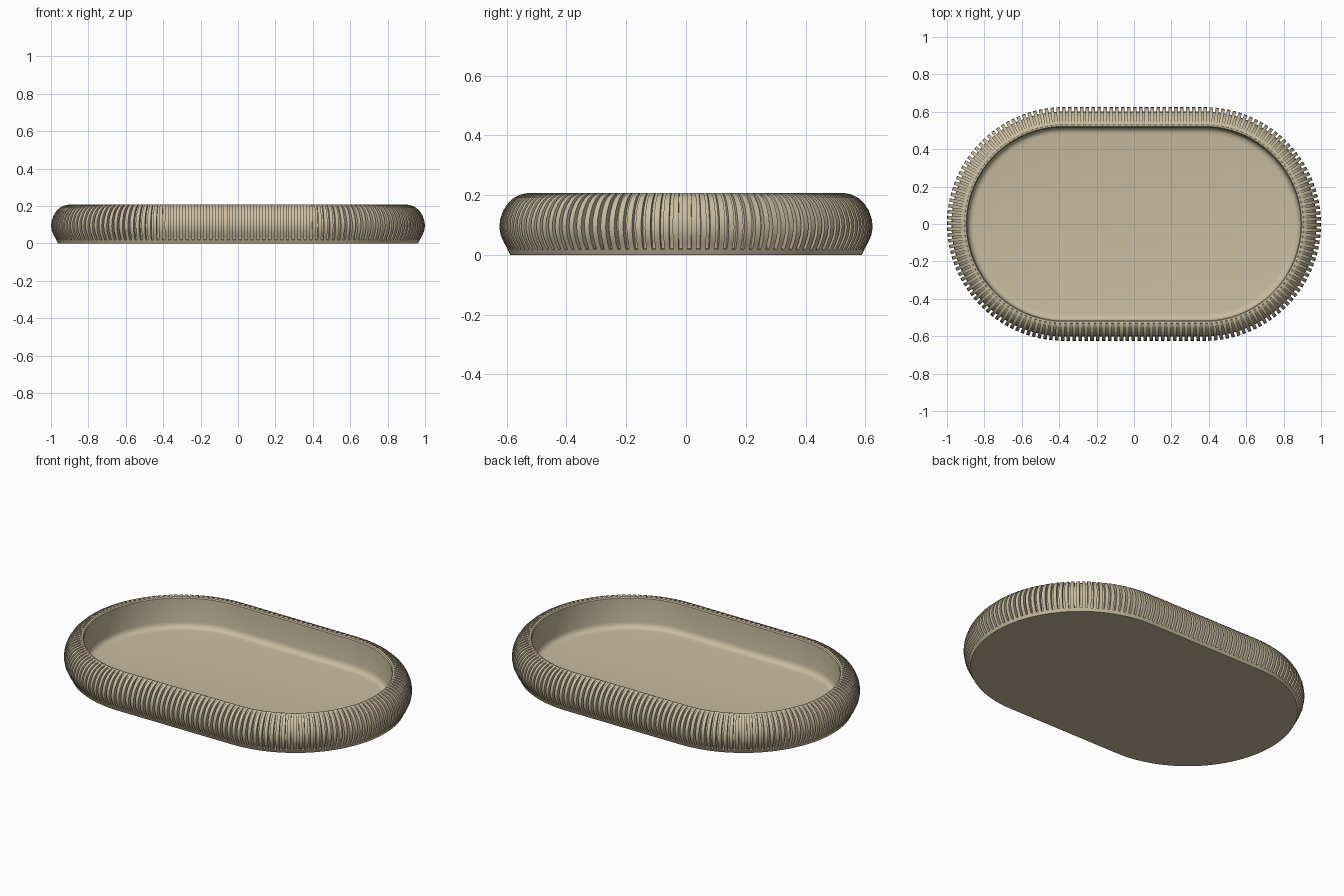
import bpy, bmesh, math

cube = bpy.data.objects.get("Cube")
if cube:
    bpy.data.objects.remove(cube)

HALF = 0.375      # half length of the straight sides
RADIUS = 0.625    # outer radius of the round ends
RIBS = 172
RIB_SHARE = 0.6   # part of each pitch taken by the rib
DEPTH = 0.024     # depth of the grooves

# Wall section: distance from the centre line, height, share of groove depth
SECTION = [(0.588, 0, 0), (0.597, 0.018, 0), (0.598, 0.021, 0.7), (0.609, 0.04, 1),
           (0.62, 0.065, 1), (0.625, 0.092, 1), (0.622, 0.12, 1), (0.612, 0.148, 1),
           (0.597, 0.172, 1), (0.577, 0.191, 0.9), (0.555, 0.202, 0.7),
           (0.538, 0.206, 0.3), (0.53, 0.207, 0), (0.522, 0.205, 0), (0.517, 0.199, 0),
           (0.516, 0.06, 0), (0.513, 0.045, 0), (0.505, 0.033, 0),
           (0.494, 0.027, 0), (0.48, 0.025, 0)]


def track(s):
    """Centre point and outward direction at distance s round the outer edge."""
    arc, side = math.pi * RADIUS, 2 * HALF
    s %= 2 * (arc + side)
    sign = 1
    if s >= arc + side:
        s, sign = s - arc - side, -1
    angle = -math.pi / 2 + min(s, arc) / RADIUS
    x = HALF - max(0, s - arc)
    return sign * x, sign * math.cos(angle), sign * math.sin(angle)


def add_ring(bm, s, groove):
    x, dx, dy = track(s)
    ring = []
    for r, z, share in SECTION:
        r -= DEPTH * share * groove
        ring.append(bm.verts.new((x + dx * r, dy * r, z)))
    return ring


# Ribbed tray: rib and groove sections alternate round the track
bm = bmesh.new()
pitch = (2 * math.pi * RADIUS + 4 * HALF) / RIBS
rings = []
for i in range(RIBS):
    start = (i - RIB_SHARE / 2) * pitch
    middle, end = start + RIB_SHARE * pitch, start + pitch
    for s, groove in ((start, 0), (middle, 0), (middle, 1), (end, 1)):
        rings.append(add_ring(bm, s, groove))
for a, b in zip(rings, rings[1:] + rings[:1]):
    for j in range(len(SECTION) - 1):
        bm.faces.new((a[j], b[j], b[j + 1], a[j + 1]))

# Merge the shared points, then close the underside and the floor
bmesh.ops.remove_doubles(bm, verts=bm.verts, dist=0.00001)
bmesh.ops.holes_fill(bm, edges=[e for e in bm.edges if e.is_boundary], sides=0)
bmesh.ops.recalc_face_normals(bm, faces=bm.faces)
mesh = bpy.data.meshes.new("ribbed_tray")
bm.to_mesh(mesh)
bm.free()
tray = bpy.data.objects.new("ribbed_tray", mesh)
bpy.context.collection.objects.link(tray)

# Beige clay
clay = bpy.data.materials.new("beige_clay")
clay.use_nodes = True
colour = (0.58, 0.50, 0.345, 1)
clay.diffuse_color = colour
clay.node_tree.nodes["Principled BSDF"].inputs["Base Color"].default_value = colour
mesh.materials.append(clay)

bpy.context.view_layer.objects.active = tray
tray.select_set(True)
bpy.ops.object.shade_smooth_by_angle(angle=math.radians(35))
